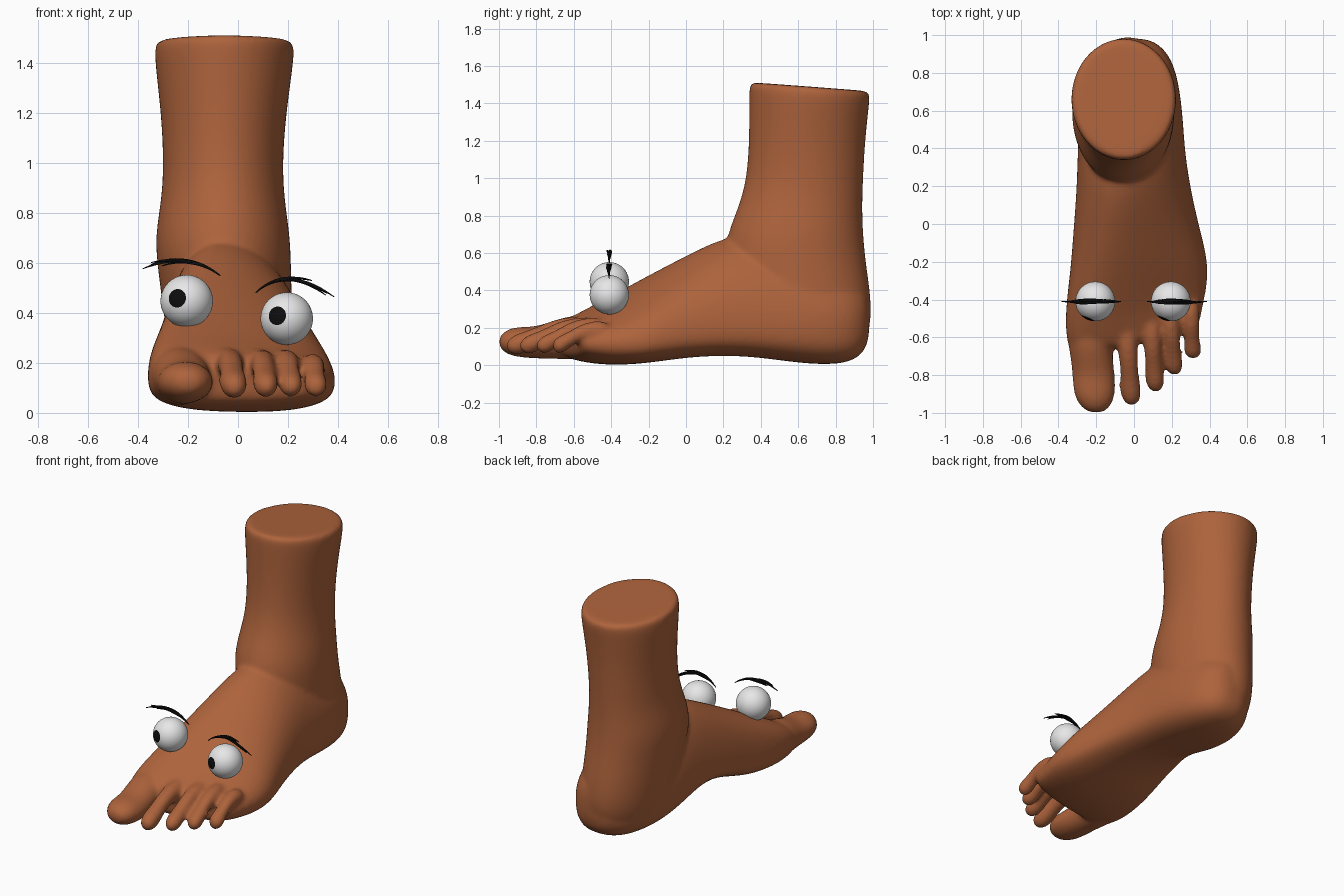
import bpy, bmesh, math, random
from mathutils import Vector

if "Cube" in bpy.data.objects:
    bpy.data.objects.remove(bpy.data.objects["Cube"])

random.seed(4)


def material(name, rgb):
    m = bpy.data.materials.new(name)
    m.diffuse_color = (*rgb, 1)
    m.use_nodes = True
    m.node_tree.nodes["Principled BSDF"].inputs["Base Color"].default_value = m.diffuse_color
    return m


SKIN = material("brown skin", (0.42, 0.125, 0.045))
WHITE = material("eye white", (0.8, 0.8, 0.8))
BLACK = material("black", (0.004, 0.004, 0.004))
N = 24
ANGLES = [2 * math.pi * i / N for i in range(N)]


def spow(v, p):
    return math.copysign(abs(v) ** p, v)


def loft(bm, rings):
    """Skin a list of point rings and close both ends."""
    vs = [[bm.verts.new(p) for p in r] for r in rings]
    for a, b in zip(vs, vs[1:]):
        for i in range(N):
            j = (i + 1) % N
            bm.faces.new((a[i], a[j], b[j], b[i]))
    bm.faces.new(vs[0][::-1])
    bm.faces.new(vs[-1])


def foot_ring(y, xl, xr, zb, zm, zt, peak, slant):
    """Domed slice of the foot with a flat sole and a raised inner arch."""
    cx, w = (xl + xr) / 2, (xr - xl) / 2
    ring = []
    for a in ANGLES:
        c, s = math.cos(a), math.sin(a)
        if s >= 0:
            x = cx + w * spow(c, 1.1) + (peak - cx) * s ** 2
            z = zm + (zt - zm) * s
        else:
            x = cx + w * spow(c, 0.8)
            z = zm + (zm - zb) * spow(s, 0.65)
            inner = max(0, min(1, (cx + 0.1 - x) / 0.3))
            z += 0.09 * inner * math.exp(-((y - 0.12) / 0.24) ** 2)
        ring.append((x, y + slant * (x - cx), z))
    return ring


def leg_ring(z, xl, xr, yf, yb, tilt):
    cx, cy = (xl + xr) / 2, (yf + yb) / 2
    return [(cx + (xr - xl) / 2 * math.cos(a),
             cy + (yb - yf) / 2 * math.sin(a),
             z - tilt * (yb - yf) / 2 * math.sin(a)) for a in ANGLES]


def toe_ring(x, y, z, rx, rz):
    return [(x + rx * math.cos(a), y, z + rz * math.sin(a)) for a in ANGLES]


bm = bmesh.new()

# Foot body, from toe roots to heel: y, left, right, bottom, middle, top, peak x, slant
loft(bm, [foot_ring(*r) for r in (
    (-0.64, -0.32, 0.33, 0.06, 0.13, 0.21, -0.12, 0.2),
    (-0.60, -0.345, 0.35, 0.03, 0.13, 0.25, -0.15, 0.2),
    (-0.48, -0.367, 0.375, 0.005, 0.13, 0.31, -0.17, 0.2),
    (-0.35, -0.357, 0.395, 0.0, 0.13, 0.39, -0.15, 0.12),
    (-0.20, -0.335, 0.395, 0.008, 0.14, 0.48, -0.12, 0.05),
    (0.0, -0.32, 0.345, 0.035, 0.17, 0.59, -0.09, 0),
    (0.2, -0.305, 0.30, 0.045, 0.2, 0.69, -0.07, 0),
    (0.4, -0.30, 0.27, 0.035, 0.22, 0.72, -0.05, 0),
    (0.6, -0.29, 0.26, 0.01, 0.22, 0.62, -0.03, 0),
    (0.8, -0.24, 0.23, 0.0, 0.22, 0.55, 0.0, 0),
    (0.92, -0.16, 0.175, 0.03, 0.24, 0.45, 0.0, 0),
    (0.985, -0.07, 0.08, 0.12, 0.25, 0.38, 0.0, 0))])

# Ankle and shin: z, left, right, front, back, tilt
loft(bm, [leg_ring(*r) for r in (
    (0.04, -0.18, 0.15, 0.42, 0.88, 0),
    (0.12, -0.25, 0.2, 0.3, 0.965, 0),
    (0.25, -0.28, 0.22, 0.27, 0.998, 0),
    (0.40, -0.30, 0.22, 0.24, 0.988, 0),
    (0.55, -0.32, 0.215, 0.20, 0.965, 0),
    (0.70, -0.337, 0.213, 0.215, 0.95, 0),
    (0.85, -0.308, 0.188, 0.28, 0.945, 0),
    (1.0, -0.30, 0.18, 0.322, 0.95, 0),
    (1.2, -0.31, 0.195, 0.335, 0.96, 0.03),
    (1.4, -0.335, 0.225, 0.335, 0.98, 0.07),
    (1.465, -0.335, 0.227, 0.335, 0.987, 0.075),
    (1.488, -0.325, 0.217, 0.345, 0.977, 0.075),
    (1.49, -0.29, 0.18, 0.385, 0.94, 0.075))])

# Big toe
loft(bm, [toe_ring(*r) for r in (
    (-0.21, -0.45, 0.15, 0.12, 0.10),
    (-0.235, -0.58, 0.15, 0.125, 0.125),
    (-0.225, -0.70, 0.14, 0.112, 0.105),
    (-0.213, -0.80, 0.12, 0.113, 0.085),
    (-0.21, -0.89, 0.125, 0.113, 0.083),
    (-0.205, -0.95, 0.125, 0.092, 0.07),
    (-0.203, -0.985, 0.125, 0.06, 0.045),
    (-0.20, -1.0, 0.125, 0.025, 0.02))])

# Four small toes: root x, root y, tip x, tip y, radius
SHAPE = ((0, 0.20, 1.0), (0.25, 0.205, 1.02), (0.5, 0.19, 0.88), (0.68, 0.15, 0.86),
         (0.82, 0.118, 1.02), (0.92, 0.108, 0.9), (0.98, 0.105, 0.55), (1.0, 0.105, 0.2))
for rx, ry, tx, ty, r in ((-0.045, -0.48, -0.012, -0.962, 0.056),
                          (0.085, -0.46, 0.115, -0.89, 0.052),
                          (0.185, -0.43, 0.215, -0.80, 0.05),
                          (0.295, -0.40, 0.313, -0.715, 0.048)):
    drop = 0.02 if rx > 0.25 else 0
    loft(bm, [toe_ring(rx + (tx - rx) * t, ry + (ty - ry) * t, z - drop * (1 - t),
                       r * k, r * k * 1.05) for t, z, k in SHAPE])

bmesh.ops.recalc_face_normals(bm, faces=bm.faces)
mesh = bpy.data.meshes.new("foot")
bm.to_mesh(mesh)
bm.free()
mesh.materials.append(SKIN)
foot = bpy.data.objects.new("foot", mesh)
bpy.context.collection.objects.link(foot)

# Blend all the overlapping volumes into one smooth skin
sub = foot.modifiers.new("round", "SUBSURF")
sub.levels = sub.render_levels = 2
rem = foot.modifiers.new("fuse", "REMESH")
rem.mode = "VOXEL"
rem.voxel_size = 0.013
rem.use_smooth_shade = True
smooth = foot.modifiers.new("soften", "SMOOTH")
smooth.factor = 0.5
smooth.iterations = 10


# Eyeballs: sphere pole points along the gaze, the cap round it is the pupil
def eye(name, centre):
    r = 0.105
    bm = bmesh.new()
    bmesh.ops.create_uvsphere(bm, u_segments=40, v_segments=26, radius=r)
    limit = r * math.cos(3 * math.pi / 26)
    for f in bm.faces:
        f.smooth = True
        f.material_index = int(f.calc_center_median().z > limit)
    me = bpy.data.meshes.new(name)
    bm.to_mesh(me)
    bm.free()
    me.materials.append(WHITE)
    me.materials.append(BLACK)
    ob = bpy.data.objects.new(name, me)
    ob.location = centre
    ob.rotation_mode = "QUATERNION"
    ob.rotation_quaternion = Vector((-0.04, -0.096, 0.012)).to_track_quat("Z", "Y")
    bpy.context.collection.objects.link(ob)


eye("left_eye", (-0.205, -0.41, 0.447))
eye("right_eye", (0.195, -0.41, 0.377))


# Eyebrows: tapered hairs following an arc and fanning out at the outer end
def brow(name, inner, mid, outer):
    a, m, b = Vector(inner), Vector(mid), Vector(outer)
    ctrl = 2 * m - (a + b) / 2
    cu = bpy.data.curves.new(name, "CURVE")
    cu.dimensions = "3D"
    cu.bevel_depth = 0.0055
    cu.bevel_resolution = 1
    cu.use_fill_caps = True
    for i in range(18):
        t0 = 0.5 * i / 17
        t1 = min(1, t0 + random.uniform(0.4, 0.55))
        dz, dy = random.uniform(-0.022, 0.02), random.uniform(-0.012, 0.012)
        sp = cu.splines.new("POLY")
        sp.points.add(7)
        for k, p in enumerate(sp.points):
            u = k / 7
            t = t0 + (t1 - t0) * u
            q = a * (1 - t) ** 2 + ctrl * 2 * t * (1 - t) + b * t ** 2
            p.co = (q.x, -0.41 + dy * math.sin(math.pi * u), q.y + dz * u * t, 1)
            p.radius = 0.25 + 0.75 * math.sin(math.pi * (0.1 + 0.85 * u))
    cu.materials.append(BLACK)
    ob = bpy.data.objects.new(name, cu)
    bpy.context.collection.objects.link(ob)
    bpy.ops.object.select_all(action="DESELECT")
    ob.select_set(True)
    bpy.context.view_layer.objects.active = ob
    bpy.ops.object.convert(target="MESH")


brow("left_eyebrow", (-0.07, 0.548), (-0.215, 0.608), (-0.39, 0.575))
brow("right_eyebrow", (0.07, 0.48), (0.21, 0.535), (0.385, 0.468))
